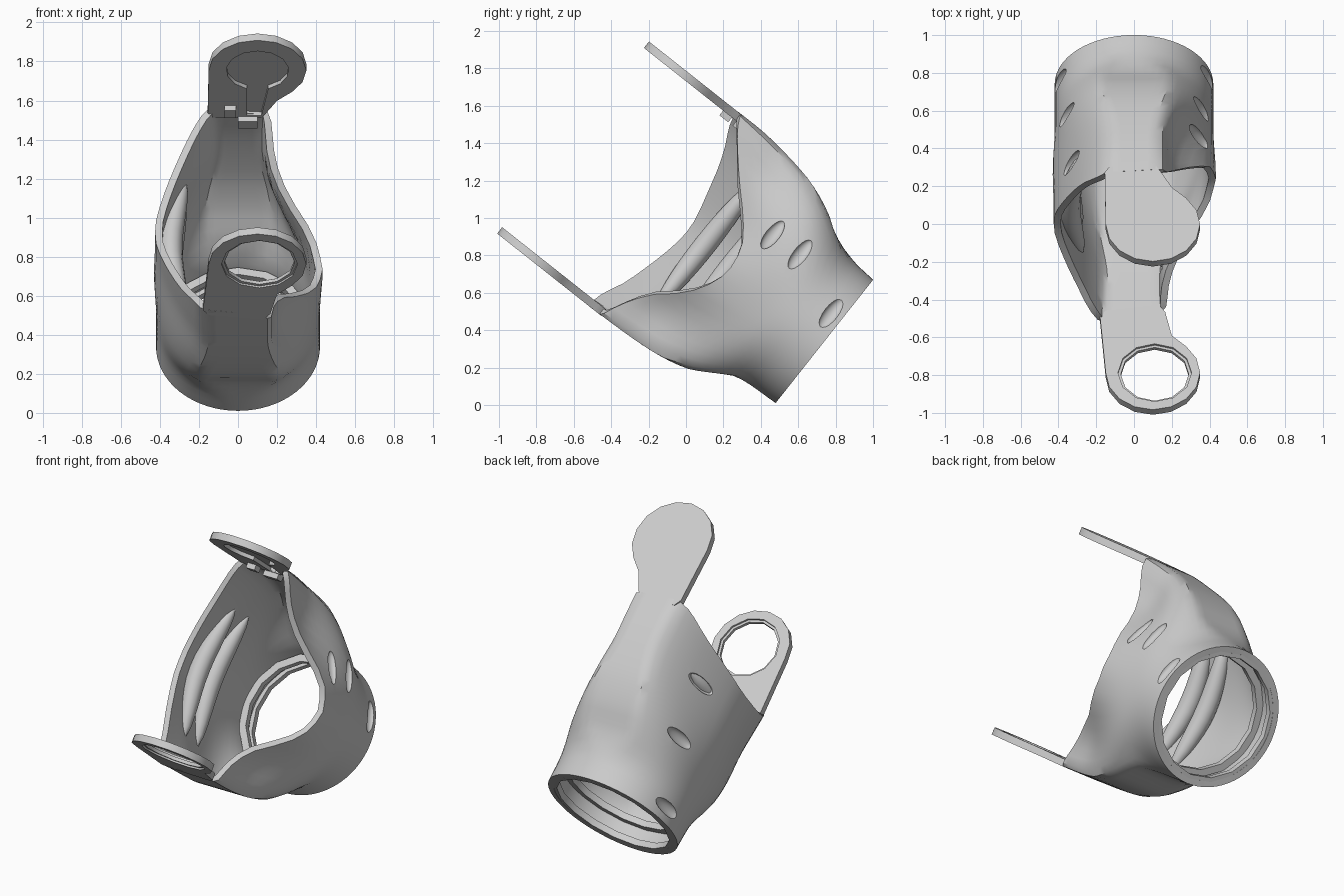
import bpy, bmesh, math
from mathutils import Vector, Matrix

if "Cube" in bpy.data.objects:
    bpy.data.objects.remove(bpy.data.objects["Cube"], do_unlink=True)

grey = bpy.data.materials.new("light grey plastic")
grey.use_nodes = True
COLOUR = (0.6, 0.6, 0.6, 1)
grey.diffuse_color = COLOUR
grey.node_tree.nodes["Principled BSDF"].inputs["Base Color"].default_value = COLOUR

# Tilted frame: local -y runs from the collar to the arm tips, local z is across
FRAME = Matrix.Translation((0, 0.74, 0.34)) @ Matrix.Rotation(-0.669, 4, 'X')


def add(name, data):
    ob = bpy.data.objects.new(name, data)
    bpy.context.collection.objects.link(ob)
    ob.matrix_world = FRAME
    ob.data.materials.append(grey)
    return ob


def finish(ob):
    """Apply modifiers or curve settings, then shade."""
    bpy.context.view_layer.update()
    bpy.ops.object.select_all(action='DESELECT')
    ob.select_set(True)
    bpy.context.view_layer.objects.active = ob
    bpy.ops.object.convert(target='MESH')
    bpy.ops.object.shade_smooth_by_angle(angle=math.radians(35))


def curve(table, k):
    """Smooth interpolation through (position, value) pairs."""
    k = max(table[0][0], min(table[-1][0], k))
    i = next(i for i in range(len(table) - 1) if k <= table[i + 1][0])

    def slope(j):
        (a, p), (b, q) = table[max(0, j - 1)], table[min(len(table) - 1, j + 1)]
        return (q - p) / (b - a)
    (a, p), (b, q) = table[i], table[i + 1]
    h, f = b - a, (k - a) / (b - a)
    bend = f * (1 - f) * h * ((1 - f) * slope(i) - f * slope(i + 1))
    return p + (q - p) * f * f * (3 - 2 * f) + bend


# Shell profiles along the axis
HEIGHT = [(0, .42), (.18, .445), (.355, .57), (.47, .65), (.67, .74), (.9, .78), (1.1, .8)]
TOP = [(0, .42), (.18, .442), (.31, .487), (.4, .545), (.5, .592), (.64, .635), (.92, .674),
       (1.16, .677)]
BOTTOM = [(0, .42), (.25, .44), (.36, .5), (.49, .57), (.71, .615), (1.1, .634)]
# Front edge on each side, from bottom to top
EDGE_LEFT = [(-1, 1.06), (-.75, 1.01), (-.5, .89), (-.33, .74), (-.09, .645), (.16, .66),
             (.32, .745), (.55, .925), (.8, 1.09), (1, 1.12)]
EDGE_RIGHT = [(-1, 1.08), (-.75, 1.1), (-.5, 1.02), (0, .94), (.4, 1.0), (.6, 1.05),
              (.8, 1.12), (1, 1.12)]
# Half width of the front section on each side, from middle to top or bottom
WIDTH_LEFT = [(0, .43), (.2, .39), (.34, .32), (.42, .265), (.55, .205), (.63, .185),
              (.8, .165), (.86, .13), (1, 0)]
WIDTH_RIGHT = [(0, .425), (.08, .422), (.2, .4), (.4, .345), (.6, .275), (.72, .22),
               (.82, .16), (1, 0)]


def surface(u, t):
    """Outer shell point at distance u along the axis and angle t from the top."""
    s, c = math.sin(t), math.cos(t)
    ramp = min(1, max(0, (u - .3) / .55))
    ramp *= ramp * (3 - 2 * ramp)
    front = curve(WIDTH_LEFT if s > 0 else WIDTH_RIGHT, abs(c))
    x = math.copysign((.42 + .03 * ramp) * abs(s) * (1 - ramp) + front * ramp, s)
    z = max(-curve(BOTTOM, u), min(curve(TOP, u), curve(HEIGHT, u) * c))
    return Vector((x, -u, z))


# Shell
N, RINGS = 64, 20
bm = bmesh.new()
rows = []
for j in range(RINGS + 1):
    row = []
    for i in range(N):
        t = 2 * math.pi * i / N
        edge = curve(EDGE_LEFT if math.sin(t) > 0 else EDGE_RIGHT, math.cos(t))
        row.append(bm.verts.new(surface(edge * j / RINGS, t)))
    rows.append(row)
for a, b in zip(rows, rows[1:]):
    for i in range(N):
        k = (i + 1) % N
        bm.faces.new((b[i], b[k], a[k], a[i]))
mesh = bpy.data.meshes.new("shell")
bm.to_mesh(mesh)
bm.free()
shell = add("shell", mesh)
solid = shell.modifiers.new("wall", 'SOLIDIFY')
solid.thickness, solid.offset = .037, -1

# Scooped oval slots, three on each side
bm = bmesh.new()
for side, u, z in [(1, .57, .275), (1, .39, .285), (1, .065, .14),
                   (-1, .8, .34), (-1, .45, .31), (-1, .08, .13)]:
    t = side * math.acos(z / curve(HEIGHT, u))
    p = surface(u, t)
    along = (surface(u, t - side * .05) - p).normalized()
    axis = (surface(u + .03, t) - surface(u - .03, t)).normalized()
    out = along.cross(axis).normalized()
    axis = out.cross(along)
    m = Matrix((along * .105, axis * .038, out * .028)).transposed().to_4x4()
    bmesh.ops.create_uvsphere(bm, u_segments=20, v_segments=12, radius=1,
                              matrix=Matrix.Translation(p) @ m)
bmesh.ops.recalc_face_normals(bm, faces=bm.faces)
mesh = bpy.data.meshes.new("slot_cutter")
bm.to_mesh(mesh)
bm.free()
cutter = add("slot_cutter", mesh)
cutter.hide_render = True
cut = shell.modifiers.new("slots", 'BOOLEAN')
cut.object, cut.operation, cut.solver = cutter, 'DIFFERENCE', 'EXACT'
finish(shell)
bpy.data.objects.remove(cutter, do_unlink=True)


def plate(name, outlines, low, high):
    """Flat plate from closed (x, u) outlines; inner outlines become holes."""
    cu = bpy.data.curves.new(name, 'CURVE')
    cu.dimensions, cu.fill_mode = '2D', 'BOTH'
    cu.extrude = (high - low) / 2
    for pts in outlines:
        sp = cu.splines.new('POLY')
        sp.points.add(len(pts) - 1)
        for q, (x, u) in zip(sp.points, pts):
            q.co = (x, -u, 0, 1)
        sp.use_cyclic_u = True
    ob = add(name, cu)
    ob.matrix_world = FRAME @ Matrix.Translation((0, 0, (low + high) / 2))
    finish(ob)


def arc(r, start, end, n, cx=.1, cu=1.48):
    angles = [math.radians(start + (end - start) * i / n) for i in range(n + 1)]
    return [(cx + r * math.cos(a), cu + r * math.sin(a)) for a in angles]


def rect(x1, x2, u1, u2):
    return [(x1, u1), (x2, u1), (x2, u2), (x1, u2)]


# Arms: a neck that flares into an offset disc
disc = [(.2, 1.23)] + arc(.25, -45, 180, 10)
upper = [(.12, 1.09), (.145, 1.13)] + disc + [(-.155, 1.13), (-.13, 1.09)]
lower = [(.13, 1.02), (.165, 1.07)] + disc + [(-.18, 1.1), (-.15, 1.06)]
keyhole = arc(.16, -70, 250, 12) + [(.045, 1.11), (.12, 1.11)]
plate("upper_arm_cap", [upper], .655, .676)
plate("upper_arm_keyhole_layer", [upper, keyhole], .632, .655)
plate("lower_arm_ring", [lower, arc(.195, 0, 330, 11, .11)], -.633, -.59)
plate("lower_arm_lip", [arc(.2, 0, 330, 11, .11), arc(.18, 0, 330, 11, .11)], -.622, -.602)

# Catch beneath the upper neck
plate("catch_block", [rect(.0, .1, 1.04, 1.1)], .6, .645)
plate("catch_pin", [rect(-.07, -.01, 1.13, 1.19)], .6, .64)

# Retaining rings inside the collar
for k, (u, inner) in enumerate([(.002, .365), (.12, .345)]):
    bm = bmesh.new()
    loops = []
    for r, w in ((.39, u), (inner, u), (inner, u + .04), (.39, u + .04)):
        loops.append([bm.verts.new((r * math.sin(i * math.pi / 8), -w,
                                    r * math.cos(i * math.pi / 8))) for i in range(16)])
    for a, b in zip(loops, loops[1:] + loops[:1]):
        for i in range(16):
            bm.faces.new((a[i], a[(i + 1) % 16], b[(i + 1) % 16], b[i]))
    bmesh.ops.recalc_face_normals(bm, faces=bm.faces)
    mesh = bpy.data.meshes.new("collar_ring")
    bm.to_mesh(mesh)
    bm.free()
    finish(add("collar_ring_%d" % (k + 1), mesh))

# Tapered, nearly straight ribs along the inside of the right wall
for k, u in enumerate((.64, .82)):
    cu = bpy.data.curves.new("inner_rib", 'CURVE')
    cu.dimensions, cu.bevel_depth, cu.bevel_resolution = '3D', .06, 4
    cu.use_fill_caps = True
    sp = cu.splines.new('POLY')
    sp.points.add(12)
    for i, q in enumerate(sp.points):
        f = i / 6 - 1
        p = surface(u, -math.acos((.01 + .42 * f) / curve(HEIGHT, u)))
        q.co = (p.x * .55 - .11, p.y, p.z, 1)
        q.radius = max(.1, (1 - f * f) ** .5)
    finish(add("inner_rib_%d" % (k + 1), cu))
